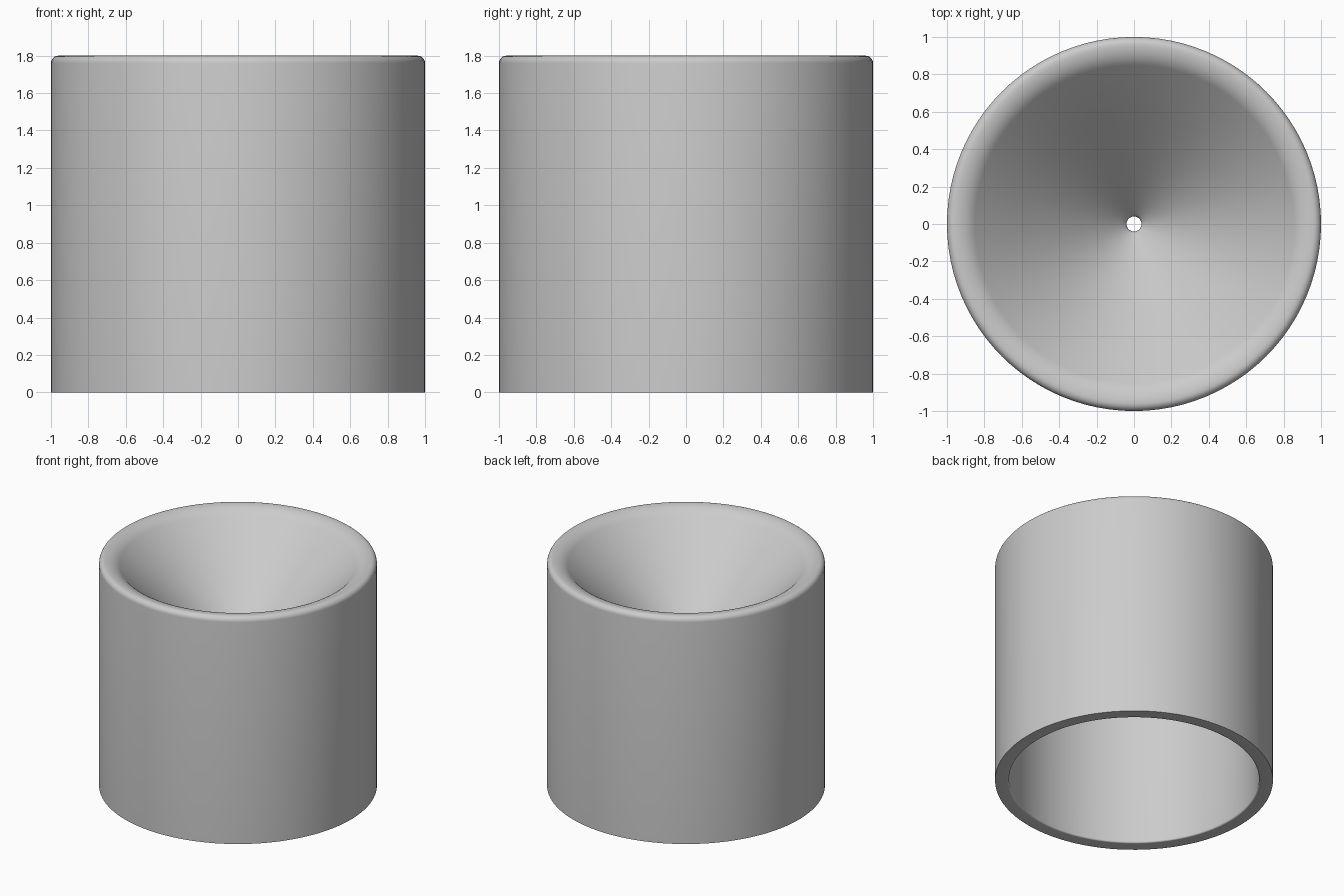
import bpy, bmesh, math
from mathutils import Matrix, Vector

cube = bpy.data.objects.get("Cube")
if cube:
    bpy.data.objects.remove(cube, do_unlink=True)

SEGMENTS = 96
HEIGHT, OUTER, INNER = 1.8, 1.0, 0.9
SLOPE = 45
LIP_R, HOLE_R, WALL = 0.85, 0.04, 0.1


def arc(cx, cz, radius, start, end, steps):
    """Points (r, z) along an arc, angles in degrees."""
    angles = [math.radians(start + (end - start) * i / steps) for i in range(steps + 1)]
    return [(cx + radius * math.cos(a), cz + radius * math.sin(a)) for a in angles]


# Plain grey material
grey = bpy.data.materials.new("light_grey")
grey.use_nodes = True
colour = (0.6, 0.6, 0.6, 1)
grey.diffuse_color = colour
grey.node_tree.nodes["Principled BSDF"].inputs["Base Color"].default_value = colour

# Outer wall and rounded rim
sin_s, cos_s = math.sin(math.radians(SLOPE)), math.cos(math.radians(SLOPE))
edge = 0.04
fillet = (OUTER - edge - LIP_R) / sin_s
profile = [(OUTER, 0)]
profile += arc(OUTER - edge, HEIGHT - edge, edge, 0, 90, 6)
profile += arc(OUTER - edge, HEIGHT - fillet, fillet, 90, 90 + SLOPE, 8)[1:]
lip_z = profile[-1][1]


def cone_z(r):
    return lip_z - (LIP_R - r) * sin_s / cos_s


# Funnel, then the rounded mouth of the hole
mouth_round = 0.04
mouth_r = HOLE_R + mouth_round * (1 - sin_s)
for i in range(1, 8):
    r = LIP_R * (mouth_r / LIP_R) ** (i / 8)
    profile.append((r, cone_z(r)))
mouth_z = cone_z(mouth_r) - mouth_round * cos_s
profile += arc(HOLE_R + mouth_round, mouth_z, mouth_round, 90 + SLOPE, 180, 4)

# Hollow underside parallel to the funnel, inner wall with a softened foot
drop = WALL / cos_s
foot = 0.012
profile += [(HOLE_R, cone_z(HOLE_R) - drop), (INNER, cone_z(INNER) - drop)]
profile += arc(INNER + foot, foot, foot, 180, 270, 4)

# Revolve the section around the vertical axis
bm = bmesh.new()
rings = []
for i in range(SEGMENTS):
    turn = Matrix.Rotation(math.tau * i / SEGMENTS, 3, "Z")
    rings.append([bm.verts.new(turn @ Vector((r, 0, z))) for r, z in profile])
for i, ring in enumerate(rings):
    following = rings[(i + 1) % SEGMENTS]
    for j in range(len(profile)):
        k = (j + 1) % len(profile)
        bm.faces.new((ring[j], following[j], following[k], ring[k]))
bmesh.ops.recalc_face_normals(bm, faces=bm.faces)
mesh = bpy.data.meshes.new("funnel_cup")
bm.to_mesh(mesh)
bm.free()
mesh.materials.append(grey)

cup = bpy.data.objects.new("funnel_cup", mesh)
bpy.context.collection.objects.link(cup)
bpy.ops.object.select_all(action="DESELECT")
cup.select_set(True)
bpy.context.view_layer.objects.active = cup
bpy.ops.object.shade_smooth_by_angle(angle=math.radians(30))
